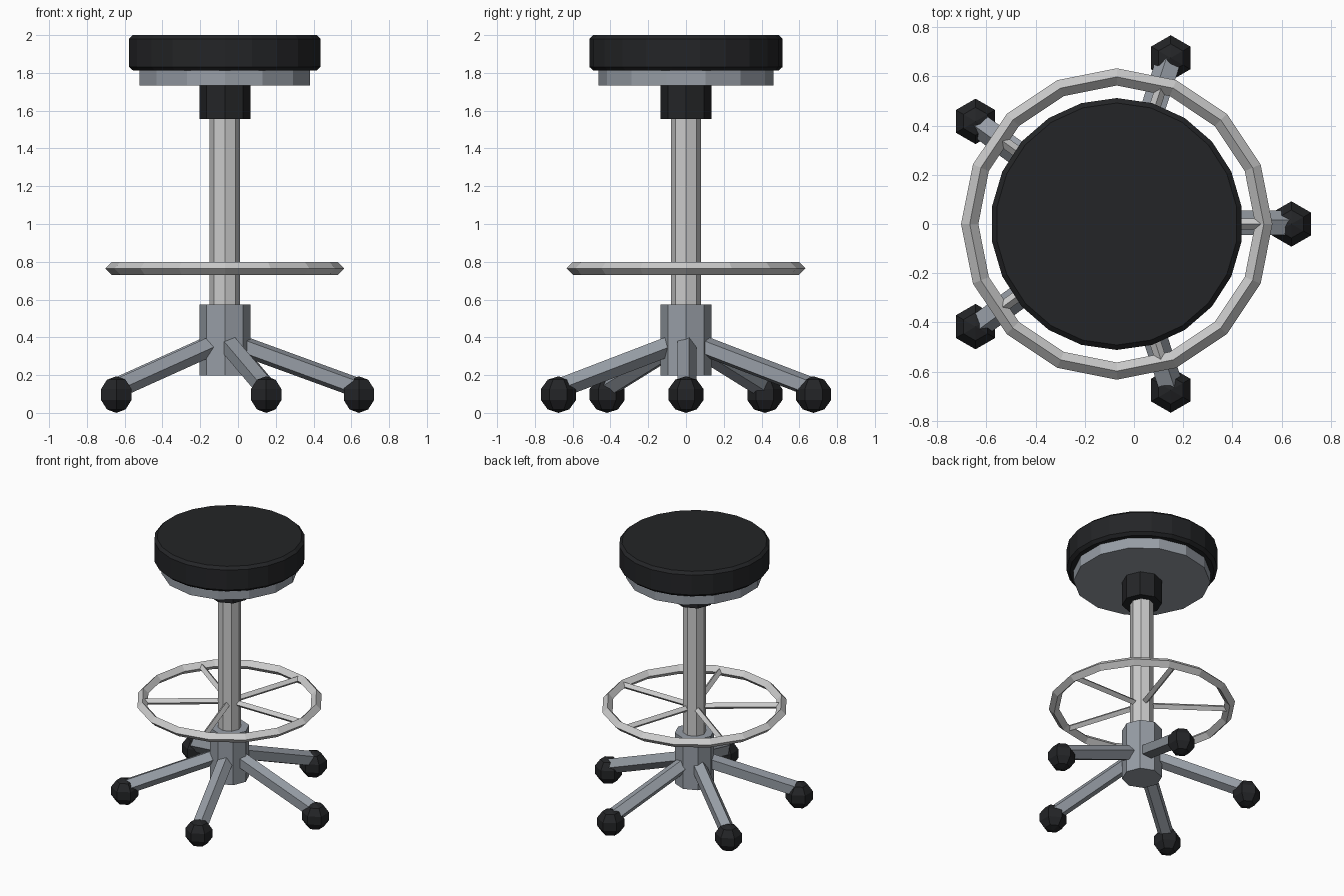
import bpy, bmesh
from math import sin, cos, pi, radians
from mathutils import Vector

if "Cube" in bpy.data.objects:
    bpy.data.objects.remove(bpy.data.objects["Cube"])

CX = -0.07  # stool axis, offset so the five-star base is centred


def material(name, colour):
    m = bpy.data.materials.new(name)
    m.diffuse_color = (*colour, 1)
    m.use_nodes = True
    m.node_tree.nodes["Principled BSDF"].inputs["Base Color"].default_value = m.diffuse_color
    return m


BLACK = material("black", (0.017, 0.018, 0.020))
STEEL = material("steel", (0.31, 0.34, 0.38))
CHROME = material("chrome", (0.62, 0.62, 0.64))


def finish(name, bm, mat):
    bmesh.ops.remove_doubles(bm, verts=bm.verts, dist=1e-5)
    bmesh.ops.recalc_face_normals(bm, faces=bm.faces)
    me = bpy.data.meshes.new(name)
    bm.to_mesh(me)
    bm.free()
    me.materials.append(mat)
    ob = bpy.data.objects.new(name, me)
    bpy.context.collection.objects.link(ob)
    return ob


def lathe(name, profile, sides, mat, centre=(CX, 0), closed=False):
    """Revolve (radius, z) points; a vertex always lies on the y axis."""
    bm = bmesh.new()
    rings = []
    for i in range(sides):
        a = pi / 2 + 2 * pi * i / sides
        rings.append([bm.verts.new((centre[0] + r * cos(a), centre[1] + r * sin(a), z))
                      for r, z in profile])
    n = len(profile)
    for i in range(sides):
        p, q = rings[i], rings[(i + 1) % sides]
        for j in range(n if closed else n - 1):
            k = (j + 1) % n
            bm.faces.new((p[j], q[j], q[k], p[k]))
    if not closed and profile[0][0] > 0.001:
        bm.faces.new([r[0] for r in rings])
        bm.faces.new([r[-1] for r in rings])
    return finish(name, bm, mat)


def bar(name, angle, start, end, radius, sides, mat):
    """Radial prism from (r, z) start to end, with one corner pointing sideways."""
    out = Vector((cos(angle), sin(angle), 0))
    side = Vector((-sin(angle), cos(angle), 0))
    a, b = [Vector((CX, 0, z)) + out * r for r, z in (start, end)]
    up = (b - a).normalized().cross(side)
    bm = bmesh.new()
    loops = []
    for c in (a, b):
        loops.append([bm.verts.new(c + radius * (side * cos(2 * pi * i / sides)
                                                 + up * sin(2 * pi * i / sides)))
                      for i in range(sides)])
    for i in range(sides):
        j = (i + 1) % sides
        bm.faces.new((loops[0][i], loops[0][j], loops[1][j], loops[1][i]))
    bm.faces.new(loops[0])
    bm.faces.new(loops[1])
    return finish(name, bm, mat)


# Seat, support plate and collar
lathe("seat", [(0.49, 1.812), (0.512, 1.832), (0.512, 1.98), (0.492, 2.0)], 22, BLACK)
lathe("seat_plate", [(0.463, 1.733), (0.463, 1.815)], 14, STEEL)
lathe("collar", [(0.135, 1.555), (0.135, 1.74)], 8, BLACK)

# Column and hub
lathe("column", [(0.08, 0.5), (0.08, 1.6)], 8, CHROME)
lathe("hub", [(0.135, 0.197), (0.135, 0.575)], 8, STEEL)

# Foot ring with diamond section
lathe("foot_ring", [(0.633, 0.765), (0.598, 0.80), (0.563, 0.765), (0.598, 0.73)],
      16, CHROME, closed=True)

# Five spokes, legs and casters
R = 0.097
ball = [(R * cos(radians(t)) if abs(t) < 90 else 0.0, R + R * sin(radians(t)))
        for t in (-90, -54, -18, 18, 54, 90)]
for i in range(5):
    a = radians(72 * i)
    bar(f"foot_ring_spoke_{i + 1}", a, (0.05, 0.765), (0.59, 0.765), 0.023, 4, CHROME)
    bar(f"leg_{i + 1}", a, (0.08, 0.36), (0.71, 0.13), 0.055, 5, STEEL)
    lathe(f"caster_{i + 1}", ball, 6, BLACK, (CX + 0.71 * cos(a), 0.71 * sin(a)))
